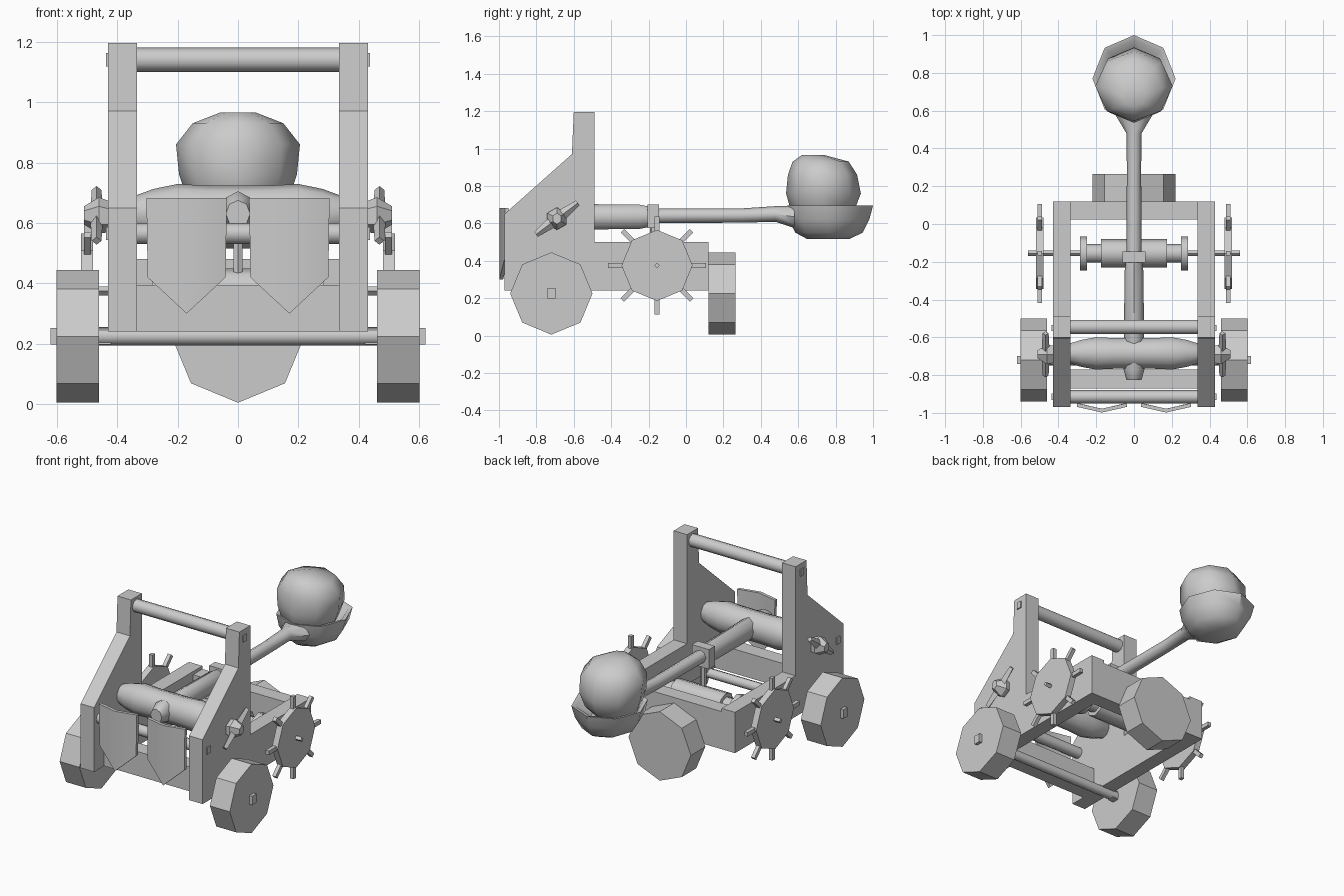
import bpy, bmesh, math
from mathutils import Vector, Matrix

cube = bpy.data.objects.get("Cube")
if cube:
    bpy.data.objects.remove(cube, do_unlink=True)

mat = bpy.data.materials.new("plain_grey")
mat.use_nodes = True
GREY = (0.6, 0.6, 0.6, 1)
mat.diffuse_color = GREY
mat.node_tree.nodes["Principled BSDF"].inputs["Base Color"].default_value = GREY


def place(axis, t, u, v):
    """Point at t along the axis, with u and v across it."""
    return {"x": (t, u, v), "y": (u, t, v), "z": (u, v, t)}[axis]


def finish(name, bm, angle=None):
    bmesh.ops.recalc_face_normals(bm, faces=bm.faces)
    mesh = bpy.data.meshes.new(name)
    bm.to_mesh(mesh)
    bm.free()
    mesh.materials.append(mat)
    ob = bpy.data.objects.new(name, mesh)
    bpy.context.collection.objects.link(ob)
    if angle:
        bpy.ops.object.select_all(action="DESELECT")
        ob.select_set(True)
        bpy.context.view_layer.objects.active = ob
        bpy.ops.object.shade_smooth_by_angle(angle=math.radians(angle))
    return ob


def skin(name, rings, angle=None):
    """Bridge equal rings of points and cap both ends."""
    bm = bmesh.new()
    vs = [[bm.verts.new(p) for p in ring] for ring in rings]
    n = len(vs[0])
    for a, b in zip(vs, vs[1:]):
        for i in range(n):
            j = (i + 1) % n
            bm.faces.new((a[i], a[j], b[j], b[i]))
    bm.faces.new(vs[0])
    bm.faces.new(vs[-1])
    return finish(name, bm, angle)


def prism(name, axis, lo, hi, outline):
    return skin(name, [[place(axis, t, u, v) for u, v in outline] for t in (lo, hi)])


def box(name, x0, x1, y0, y1, z0, z1):
    return prism(name, "z", z0, z1, [(x0, y0), (x1, y0), (x1, y1), (x0, y1)])


def loft(name, axis, rings, n=8, angle=50):
    """Each ring is (position, centre u, centre v, radius u, radius v)."""
    out = []
    for t, cu, cv, ru, rv in rings:
        out.append([place(axis, t, cu + ru * math.sin(math.tau * k / n),
                          cv + rv * math.cos(math.tau * k / n)) for k in range(n)])
    return skin(name, out, angle)


def rod(name, axis, lo, hi, u, v, r, n=8, angle=50):
    return loft(name, axis, [(lo, u, v, r, r), (hi, u, v, r, r)], n, angle)


# Side frames, wheels, winch wheels and twist handles on both sides
frame = [(-.97, .24), (-.97, .65), (-.61, .97), (-.6, 1.195), (-.49, 1.195),
         (-.49, .5), (.12, .5), (.12, .24)]
WY, WZ = -.155, .375
for s, side in ((1, "left"), (-1, "right")):
    prism(side + "_frame", "x", s * .335, s * .43, frame)
    rod(side + "_front_wheel", "x", s * .46, s * .6, -.72, .225, .22, 8, 30)

    # Square peg ends of the cross bars
    for part, y, z, h, x in (("top", -.55, 1.14, .022, .437), ("front", -.915, .565, .022, .437),
                             ("axle", -.72, .225, .028, .62)):
        box(f"{side}_{part}_peg", s * .42, s * x, y - h * .75, y + h * .75, z - h, z + h)

    # Winch wheel with spikes
    rod(side + "_winch_wheel", "x", s * .48, s * .52, WY, WZ, .19, 8, 30)
    for k in range(8):
        spike = box(f"{side}_winch_spike_{k}", -.012, .012, -.013, .013, .15, .262)
        spike.matrix_world = (Matrix.Translation((s * .498, WY, WZ))
                              @ Matrix.Rotation(math.tau * k / 8, 4, "X"))

    # Twist handle: rounded hub with a slanted bar
    loft(side + "_twist_hub", "x", [(s * .42, -.69, .62, .05, .05), (s * .46, -.69, .625, .06, .06),
                                    (s * .51, -.69, .625, .025, .03)], 6, 30)
    bar = loft(side + "_twist_bar", "y", [(-.14, 0, 0, .016, .016), (-.05, 0, 0, .02, .028),
                                          (.05, 0, 0, .02, .028), (.14, 0, 0, .016, .016)], 4, 30)
    bar.matrix_world = (Matrix.Translation((s * .468, -.69, .625))
                        @ Matrix.Rotation(math.radians(37), 4, "X"))

    # Hanging shields with a bowed front and a pointed foot
    c = s * .17
    bm = bmesh.new()
    cols = []
    for dx, y, low in ((-.133, -.968, .42), (0, -.998, .3), (.133, -.968, .42)):
        cols.append([bm.verts.new((c + dx * w, y + d, z))
                     for w, z, d in ((1, .682, 0), (.97, low, 0), (.97, low, .02), (1, .682, .02))])
    for a, b in zip(cols, cols[1:]):
        for i in range(4):
            j = (i + 1) % 4
            bm.faces.new((a[i], a[j], b[j], b[i]))
    bm.faces.new(cols[0])
    bm.faces.new(cols[-1])
    finish(side + "_shield", bm, 40)

    # Winch drum flange
    rod(side + "_drum_flange", "x", s * .25, s * .285, WY, WZ, .09)

# Cross boards and bars
box("front_board", -.335, .335, -.87, -.77, .24, .395)
box("rear_board", -.335, .335, .025, .12, .24, .48)
rod("top_bar", "x", -.34, .34, -.545, 1.14, .04, 10)
rod("shield_bar", "x", -.34, .34, -.915, .565, .035, 8)
rod("front_axle", "x", -.6, .6, -.72, .225, .03, 8)
rod("rear_wheel", "y", .12, .265, 0, .225, .22, 8, 30)

# Winch
rod("winch_axle", "x", -.56, .56, WY, WZ, .015, 4)
rod("winch_core", "x", -.26, .26, WY, WZ, .05)
rod("winch_drum", "x", -.175, .175, WY, WZ, .075)
rod("pull_rope", "z", .4, .6, 0, WY - .02, .018, 6)

# Twisted rope bundle, thickest either side of the arm
half = [(.34, .055), (.28, .075), (.2, .09), (.1, .085)]
prof = [(-x, r) for x, r in half] + [(0, .085)] + [(x, r) for x, r in reversed(half)]
loft("rope_bundle", "x", [(x, -.685, .63, r, r * 1.1) for x, r in prof], 10, 60)

# Throwing arm, collar, bowl and stone
loft("arm_butt", "y", [(-.825, 0, .63, .04, .045), (-.77, 0, .635, .055, .07),
                       (-.25, 0, .635, .05, .065), (-.2, 0, .635, .043, .055)], 8)
loft("arm_shaft", "y", [(-.22, 0, .64, .04, .04), (.3, 0, .642, .038, .038),
                        (.48, 0, .65, .04, .042), (.58, 0, .635, .1, .06)], 8)
box("arm_collar", -.06, .06, -.205, -.145, .575, .7)
loft("bowl", "z", [(.515, 0, .76, .09, .11), (.55, 0, .765, .155, .18), (.62, 0, .765, .2, .215),
                   (.695, 0, .77, .22, .23), (.69, 0, .77, .195, .205), (.6, 0, .765, .12, .13)], 8, 45)
loft("stone", "z", [(.6, 0, .73, .1, .1), (.67, 0, .73, .165, .17), (.76, 0, .735, .195, .2),
                    (.86, 0, .73, .205, .185), (.93, 0, .72, .15, .15), (.965, 0, .68, .06, .06)], 8, 45)
